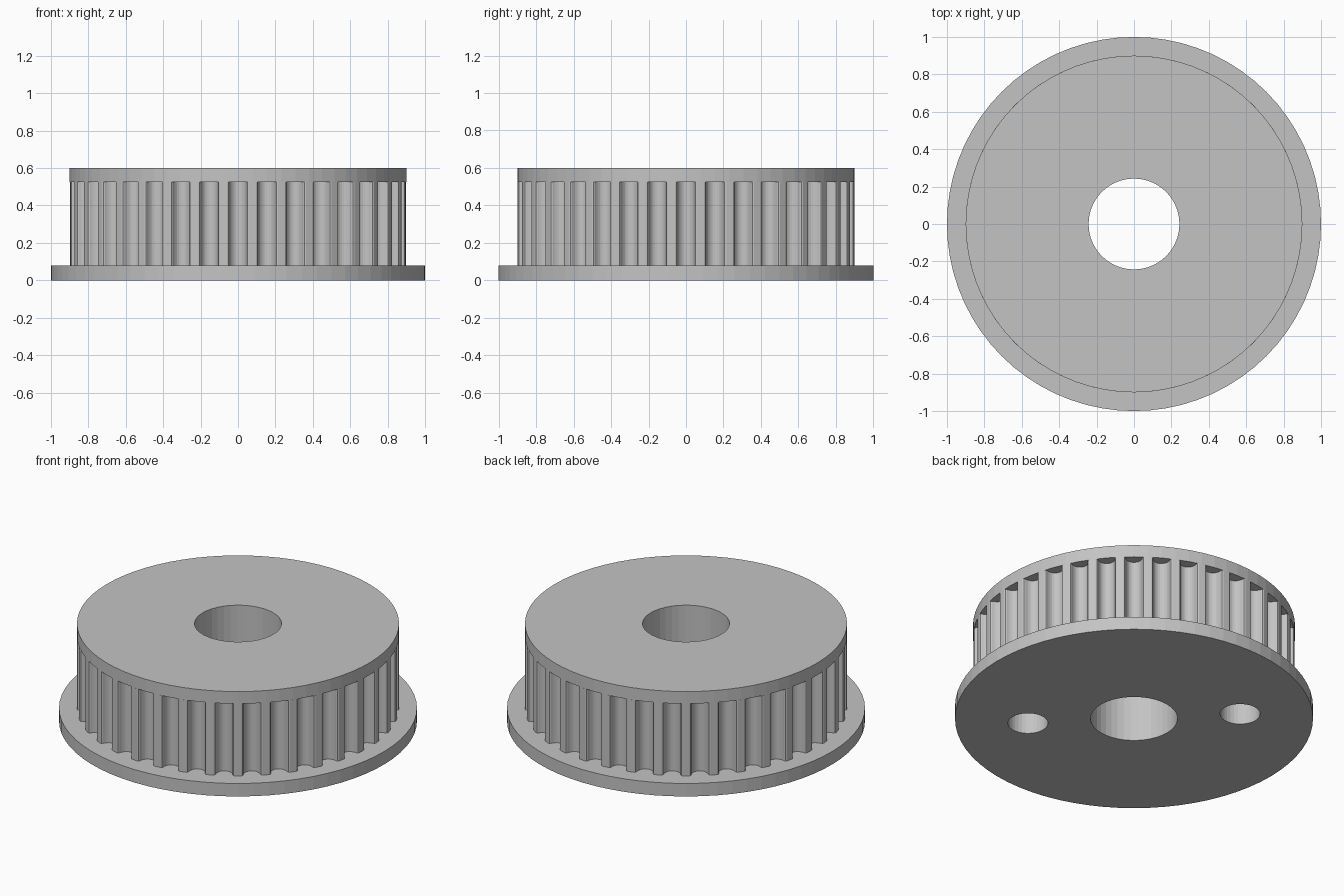
import bpy
import bmesh
from math import sin, cos, pi, radians

cube = bpy.data.objects.get("Cube")
if cube:
    bpy.data.objects.remove(cube, do_unlink=True)

TEETH = 36
RIM = 0.9
FLANGE_TOP, TEETH_TOP, TOP = 0.08, 0.525, 0.6

# One plain grey for the whole part
grey = bpy.data.materials.new("plain_grey")
grey.use_nodes = True
colour = (0.55, 0.55, 0.55, 1)
grey.diffuse_color = colour
grey.node_tree.nodes["Principled BSDF"].inputs["Base Color"].default_value = colour


def circle(radius, sides, cx=0, cy=0):
    return [(cx + radius * cos(2 * pi * i / sides),
             cy + radius * sin(2 * pi * i / sides)) for i in range(sides)]


def toothed_outline():
    # Half of one rounded groove: (distance from its middle, depth)
    half = [(0.06, 0), (0.052, 0.003), (0.048, 0.0105), (0.0465, 0.019),
            (0.044, 0.0276), (0.0405, 0.0356), (0.0363, 0.0433),
            (0.0288, 0.0512), (0.02, 0.0568), (0.0102, 0.0602)]
    groove = half + [(0, 0.0614)] + [(-x, d) for x, d in reversed(half)]
    edge = (RIM ** 2 - half[0][0] ** 2) ** 0.5
    points = []
    for i in range(TEETH):
        a = 2 * pi * i / TEETH
        for x, d in groove:
            r = edge - d
            points.append((r * cos(a) + x * sin(a), r * sin(a) - x * cos(a)))
    return points


def pierced_plate(name, loops, z0, z1):
    """Extrude an outline, with holes given by the further loops."""
    bm = bmesh.new()
    edges = []
    for loop in loops:
        verts = [bm.verts.new((x, y, z0)) for x, y in loop]
        edges += [bm.edges.new((v, verts[i - 1])) for i, v in enumerate(verts)]
    bmesh.ops.triangle_fill(bm, edges=edges, use_beauty=True, normal=(0, 0, 1))
    result = bmesh.ops.extrude_face_region(bm, geom=bm.faces[:],
                                           use_keep_orig=True)
    top = [g for g in result["geom"] if isinstance(g, bmesh.types.BMVert)]
    bmesh.ops.translate(bm, verts=top, vec=(0, 0, z1 - z0))
    bmesh.ops.recalc_face_normals(bm, faces=bm.faces[:])
    mesh = bpy.data.meshes.new(name)
    bm.to_mesh(mesh)
    bm.free()
    mesh.materials.append(grey)
    obj = bpy.data.objects.new(name, mesh)
    bpy.context.collection.objects.link(obj)
    return obj


# Shaft bore, and two blind screw holes on a diagonal, open underneath
bore = circle(0.243, 40)
screw_holes = [circle(0.112, 32, 0.595 * cos(a), 0.595 * sin(a))
               for a in (radians(135), radians(-45))]

pierced_plate("bottom_flange", [circle(1, 72), bore] + screw_holes, 0, FLANGE_TOP)
pierced_plate("toothed_body", [toothed_outline(), bore] + screw_holes,
              FLANGE_TOP, TEETH_TOP)
pierced_plate("top_cap", [circle(RIM, 72), bore], TEETH_TOP, TOP)
